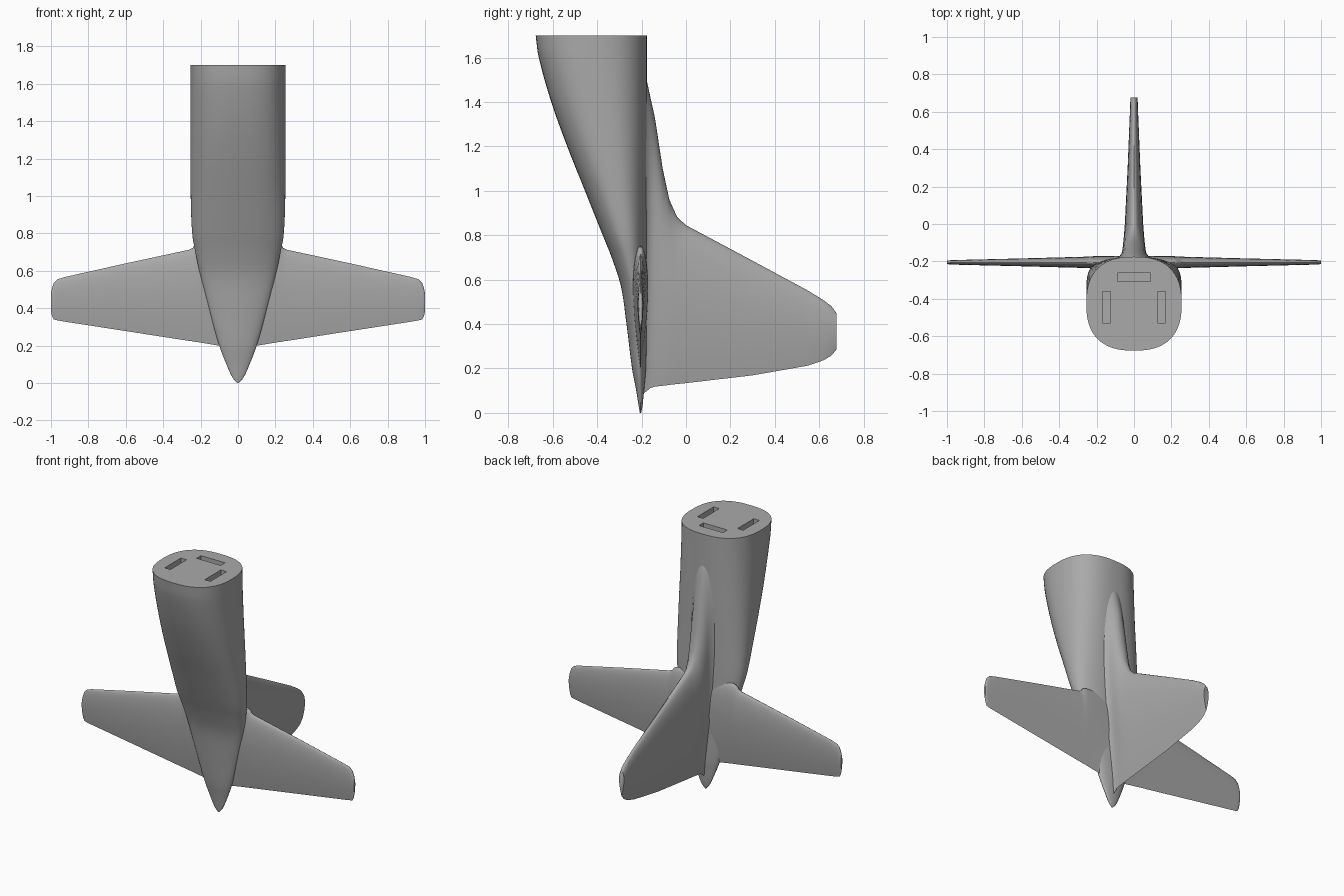
import bpy, bmesh, math
from mathutils import Vector

if "Cube" in bpy.data.objects:
    bpy.data.objects.remove(bpy.data.objects["Cube"], do_unlink=True)

grey = bpy.data.materials.new("plain_grey")
grey.use_nodes = True
colour = (0.4, 0.4, 0.4, 1)
grey.diffuse_color = colour
grey.node_tree.nodes["Principled BSDF"].inputs["Base Color"].default_value = colour


def spline(keys, steps):
    """Smooth list of sections through the key sections."""
    keys = [Vector(k) for k in keys]
    out = []
    for i in range(len(keys) - 1):
        a, b = keys[i], keys[i + 1]
        p, n = keys[max(i - 1, 0)], keys[min(i + 2, len(keys) - 1)]
        span = b[0] - a[0]
        ma = (b - p) / (b[0] - p[0]) * span
        mb = (n - a) / (n[0] - a[0]) * span
        for s in range(steps):
            t = s / steps
            u = 1 - t
            out.append(a * (1 + 2 * t) * u * u + ma * t * u * u
                       + b * t * t * (3 - 2 * t) - mb * t * t * u)
    return out + [keys[-1]]


def loft(name, rings):
    """Skin closed rings of points and cap both ends."""
    bm = bmesh.new()
    loops = [[bm.verts.new(p) for p in ring] for ring in rings]
    n = len(loops[0])
    for a, b in zip(loops, loops[1:]):
        for i in range(n):
            j = (i + 1) % n
            bm.faces.new((a[i], a[j], b[j], b[i]))
    bm.faces.new(loops[0])
    bm.faces.new(loops[-1])
    bmesh.ops.recalc_face_normals(bm, faces=bm.faces)
    mesh = bpy.data.meshes.new(name)
    bm.to_mesh(mesh)
    bm.free()
    mesh.materials.append(grey)
    obj = bpy.data.objects.new(name, mesh)
    bpy.context.collection.objects.link(obj)
    return obj


def smooth(obj):
    bpy.ops.object.select_all(action='DESELECT')
    obj.select_set(True)
    bpy.context.view_layer.objects.active = obj
    bpy.ops.object.shade_smooth_by_angle(angle=math.radians(40))


def body_ring(z, w, front, back, power, n=64):
    def bend(v):
        return math.copysign(abs(v) ** (2 / power), v)
    mid, deep = (front + back) / 2, (back - front) / 2
    angles = [math.tau * i / n for i in range(n)]
    return [(w * bend(math.cos(a)), mid + deep * bend(math.sin(a)), z) for a in angles]


def foil(lead, trail, half, n=20):
    """Rounded nose, thin tail: pairs of thickness and height."""
    chord = [(1 - math.cos(math.pi * i / n)) / 2 for i in range(n + 1)]
    side = [(2.6 * half * math.sqrt(c) * (1 - c), lead + (trail - lead) * c) for c in chord]
    return side + [(-t, z) for t, z in side[-2:0:-1]]


# Body: height, half width, front, back, roundness
body_keys = [
    (0.0, 0.004, -0.208, -0.202, 2), (0.03, 0.03, -0.213, -0.196, 2),
    (0.11, 0.066, -0.226, -0.188, 2), (0.2, 0.1, -0.243, -0.18, 2),
    (0.4, 0.157, -0.268, -0.176, 2), (0.57, 0.2, -0.293, -0.175, 2.1),
    (0.7, 0.228, -0.335, -0.175, 2.2), (0.8, 0.245, -0.375, -0.175, 2.3),
    (1.0, 0.253, -0.455, -0.175, 2.4), (1.2, 0.255, -0.535, -0.175, 2.5),
    (1.4, 0.255, -0.607, -0.175, 2.5), (1.6, 0.255, -0.663, -0.175, 2.5),
    (1.7, 0.255, -0.677, -0.175, 2.5)]
body = loft("body", [body_ring(*k) for k in spline(body_keys, 4)])

# Three sockets cut in the flat end
for x, y, sx, sy in ((-0.147, -0.445, 0.042, 0.17), (0.147, -0.445, 0.042, 0.17),
                     (0, -0.285, 0.176, 0.046)):
    bpy.ops.mesh.primitive_cube_add(size=1, location=(x, y, 1.7))
    cutter = bpy.context.object
    cutter.name = "socket_cutter"
    cutter.scale = (sx, sy, 0.16)
    cutter.hide_render = True
    cutter.data.materials.append(grey)
    mod = body.modifiers.new("socket", 'BOOLEAN')
    mod.operation, mod.object, mod.solver = 'DIFFERENCE', cutter, 'EXACT'
    bpy.context.view_layer.objects.active = body
    bpy.ops.object.modifier_apply(modifier=mod.name)
    bpy.data.objects.remove(cutter, do_unlink=True)
smooth(body)

# Tailplanes: span, leading edge, trailing edge, half thickness
plane_keys = [
    (0.05, 0.76, 0.17, 0.034), (0.1, 0.755, 0.2, 0.034), (0.21, 0.75, 0.218, 0.033),
    (0.232, 0.74, 0.221, 0.032), (0.242, 0.722, 0.223, 0.031), (0.265, 0.712, 0.226, 0.03),
    (0.6, 0.64, 0.278, 0.021), (0.93, 0.566, 0.329, 0.013), (0.965, 0.555, 0.335, 0.012),
    (0.985, 0.535, 0.34, 0.011), (0.995, 0.505, 0.36, 0.01), (1.0, 0.48, 0.385, 0.008)]
for side, sign in (("left", 1), ("right", -1)):
    smooth(loft(side + "_tailplane", [[(sign * x, -0.205 + t, z) for t, z in foil(a, b, h)]
                                      for x, a, b, h in plane_keys]))

# Upright fin with its long fairing up the back of the body
fin_keys = [
    (-0.2, 1.55, 0.08, 0.11), (-0.175, 1.49, 0.1, 0.08), (-0.16, 1.42, 0.112, 0.068),
    (-0.14, 1.33, 0.118, 0.062), (-0.105, 1.1, 0.122, 0.058), (-0.075, 0.96, 0.126, 0.055),
    (-0.04, 0.882, 0.13, 0.052), (0.0, 0.845, 0.134, 0.049), (0.3, 0.685, 0.169, 0.034),
    (0.55, 0.55, 0.213, 0.024), (0.62, 0.507, 0.237, 0.021), (0.655, 0.48, 0.258, 0.02),
    (0.677, 0.45, 0.285, 0.018)]
smooth(loft("fin", [[(t, y, z) for t, z in foil(a, b, h)] for y, a, b, h in fin_keys]))
